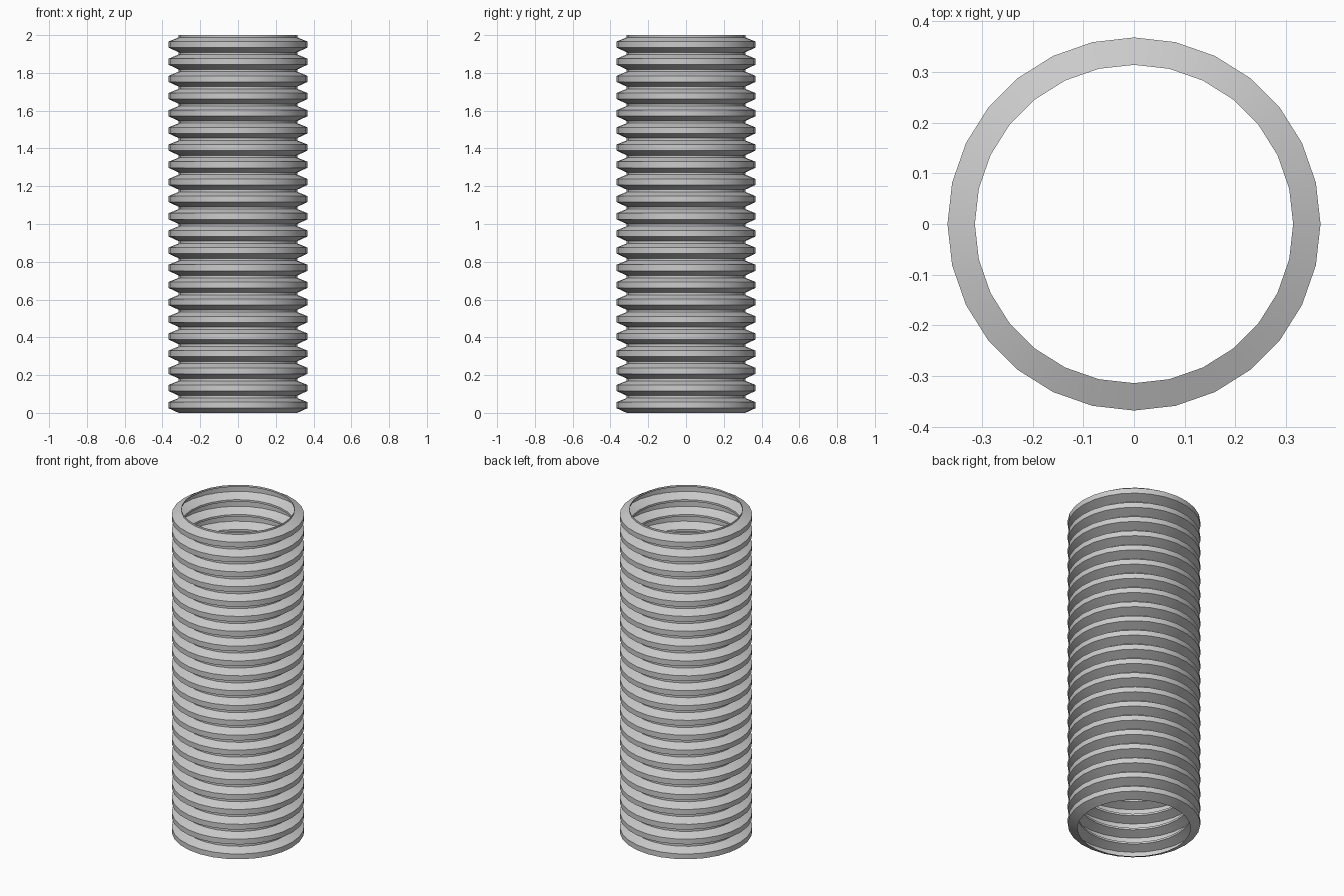
import bpy, bmesh, math

cube = bpy.data.objects.get("Cube")
if cube:
    bpy.data.objects.remove(cube, do_unlink=True)

SIDES, RIBS, HEIGHT = 28, 22, 2.0
PITCH = HEIGHT / RIBS
OUTER, INNER = 0.368, 0.314

mat = bpy.data.materials.new("light grey")
mat.use_nodes = True
GREY = (0.6, 0.6, 0.6, 1)
mat.diffuse_color = GREY
mat.node_tree.nodes["Principled BSDF"].inputs["Base Color"].default_value = GREY

# One rib: flare out, flat crest, taper in, then a short neck
rib = [(INNER, 0.0), (OUTER, 0.025), (OUTER, 0.057), (INNER, 0.079)]
profile = [(r, i * PITCH + z) for i in range(RIBS) for r, z in rib]
profile.append((INNER, HEIGHT))

# Spin the profile into an open, thin-walled corrugated tube
bm = bmesh.new()
rings = []
for r, z in profile:
    rings.append([bm.verts.new((r * math.cos(2 * math.pi * k / SIDES),
                                r * math.sin(2 * math.pi * k / SIDES), z))
                  for k in range(SIDES)])
for low, high in zip(rings, rings[1:]):
    for k in range(SIDES):
        n = (k + 1) % SIDES
        bm.faces.new((low[k], low[n], high[n], high[k]))

mesh = bpy.data.meshes.new("corrugated_tube")
bm.to_mesh(mesh)
bm.free()
mesh.materials.append(mat)
tube = bpy.data.objects.new("corrugated_tube", mesh)
bpy.context.collection.objects.link(tube)

# Smooth around the tube, sharp between the bands
bpy.ops.object.select_all(action='DESELECT')
tube.select_set(True)
bpy.context.view_layer.objects.active = tube
bpy.ops.object.shade_smooth_by_angle(angle=math.radians(30))
